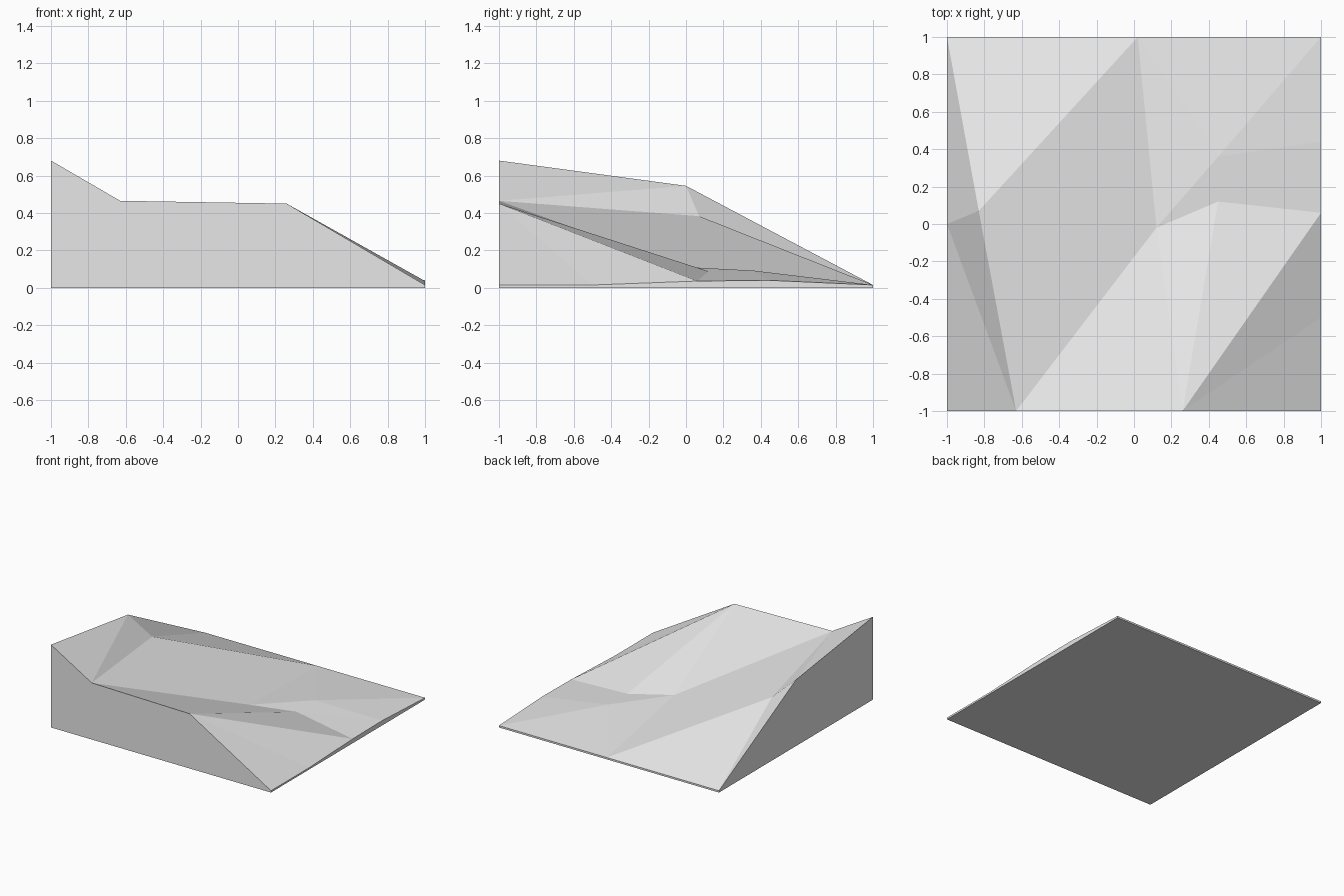
import bpy
import bmesh

cube = bpy.data.objects.get("Cube")
if cube:
    bpy.data.objects.remove(cube, do_unlink=True)

# Single stone-grey material
grey = bpy.data.materials.new("light_grey")
grey.use_nodes = True
grey.diffuse_color = (0.8, 0.8, 0.8, 1)
grey.node_tree.nodes["Principled BSDF"].inputs["Base Color"].default_value = (0.8, 0.8, 0.8, 1)

LOW = 0.015  # height of the thin slab edge

# Rim of the slope, counter-clockwise from the highest corner
rim = {
    "peak": (-1, -1, 0.68),
    "dip": (-0.63, -1, 0.465),
    "crest": (0.26, -1, 0.45),
    "front_corner": (1, -1, LOW),
    "side_low": (1, -0.5, LOW),
    "side_mid": (1, 0.06, 0.036),
    "side_high": (1, 0.44, 0.04),
    "back_corner": (1, 1, LOW),
    "back_a": (0.48, 1, LOW),
    "back_b": (0.02, 1, LOW),
    "back_c": (-0.5, 1, LOW),
    "far_corner": (-1, 1, LOW),
    "shoulder": (-1, 0, 0.545),
}

# Inner points where the slope folds
inner = {
    "hollow": (-0.83, 0.07, 0.383),
    "valley": (0.12, -0.02, 0.112),
    "ridge_end": (0.45, 0.12, 0.088),
    "knoll": (0.45, 0.36, 0.092),
}

# Facets of the slope: each fan is a centre followed by its outer points
fans = [
    "dip shoulder peak",
    "hollow back_b back_c far_corner shoulder dip valley back_b",
    "valley dip crest ridge_end knoll back_b",
    "crest front_corner side_low side_mid ridge_end",
    "ridge_end side_mid side_high knoll",
    "knoll side_high back_corner back_a back_b",
]

bm = bmesh.new()
top = {name: bm.verts.new(co) for name, co in {**rim, **inner}.items()}
for fan in fans:
    centre, *outer = [top[name] for name in fan.split()]
    for a, b in zip(outer, outer[1:]):
        bm.faces.new((centre, a, b))

# Vertical walls under the rim, closed by a flat base
upper = [top[name] for name in rim]
lower = [bm.verts.new((v.co.x, v.co.y, 0)) for v in upper]
for i, v in enumerate(upper):
    bm.faces.new((lower[i - 1], lower[i], v, upper[i - 1]))
bm.faces.new(lower[::-1])

bmesh.ops.recalc_face_normals(bm, faces=bm.faces)
mesh = bpy.data.meshes.new("terrain_slope")
bm.to_mesh(mesh)
bm.free()
mesh.materials.append(grey)
terrain = bpy.data.objects.new("terrain_slope", mesh)
bpy.context.collection.objects.link(terrain)
